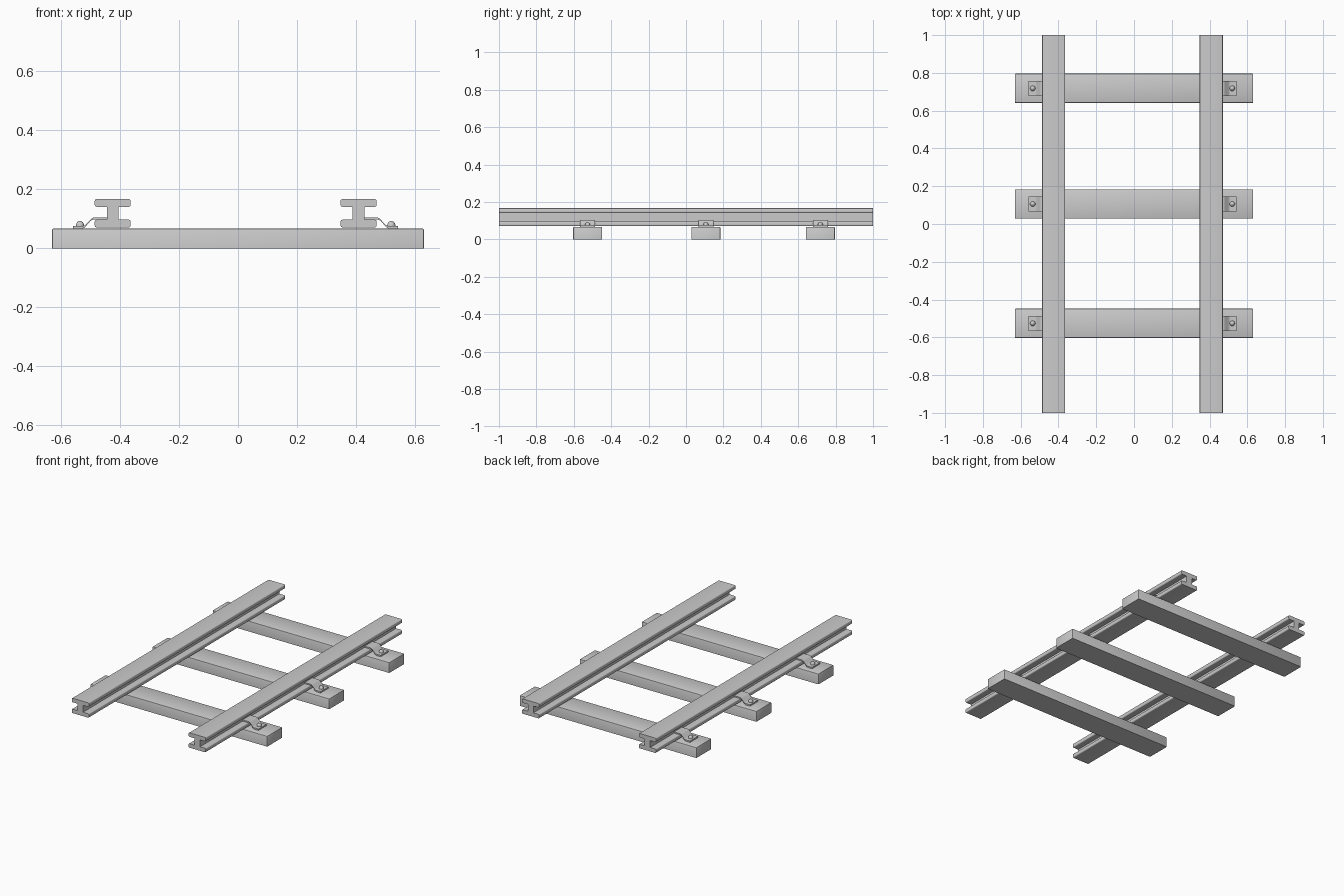
import bpy
import bmesh
from mathutils import Matrix, Vector

cube = bpy.data.objects.get("Cube")
if cube:
    bpy.data.objects.remove(cube, do_unlink=True)

grey = bpy.data.materials.new("plain_grey")
grey.use_nodes = True
grey.diffuse_color = (0.6, 0.6, 0.6, 1)
grey.node_tree.nodes["Principled BSDF"].inputs["Base Color"].default_value = (0.6, 0.6, 0.6, 1)


def finish(name, bm):
    """Turn a bmesh into a shaded, coloured object."""
    bmesh.ops.recalc_face_normals(bm, faces=bm.faces[:])
    mesh = bpy.data.meshes.new(name)
    bm.to_mesh(mesh)
    bm.free()
    mesh.materials.append(grey)
    obj = bpy.data.objects.new(name, mesh)
    bpy.context.collection.objects.link(obj)
    bpy.ops.object.select_all(action="DESELECT")
    obj.select_set(True)
    bpy.context.view_layer.objects.active = obj
    bpy.ops.object.shade_smooth_by_angle(angle=0.6)
    return obj


def extrude_profile(name, points, rounded, radius, y, length):
    """Round chosen corners of an x-z outline and extrude it along y."""
    bm = bmesh.new()
    verts = [bm.verts.new((px, y - length / 2, pz)) for px, pz in points]
    bm.faces.new(verts)
    bmesh.ops.bevel(bm, geom=[verts[i] for i in rounded], offset=radius,
                    offset_type="OFFSET", segments=3, profile=0.5, affect="VERTICES")
    result = bmesh.ops.extrude_face_region(bm, geom=bm.faces[:])
    moved = [v for v in result["geom"] if isinstance(v, bmesh.types.BMVert)]
    bmesh.ops.translate(bm, verts=moved, vec=(0, length, 0))
    return finish(name, bm)


def make_sleeper(name, y):
    """Wooden beam with softened top and corner edges."""
    bm = bmesh.new()
    size = Vector((1.262, 0.155, 0.067))
    matrix = Matrix.Translation((0, y, size.z / 2)) @ Matrix.Diagonal(size).to_4x4()
    bmesh.ops.create_cube(bm, size=1, matrix=matrix)
    edges = [e for e in bm.edges if max(v.co.z for v in e.verts) > size.z / 2]
    bmesh.ops.bevel(bm, geom=edges, offset=0.005, segments=2, profile=0.5, affect="EDGES")
    return finish(name, bm)


def make_rail(name, x):
    """I-shaped bar with rounded flange corners."""
    half, web = 0.061, 0.02
    low, low_top, high_under, high = 0.071, 0.097, 0.141, 0.167
    right = [(half, low), (half, low_top), (web, low_top),
             (web, high_under), (half, high_under), (half, high)]
    outline = right + [(-px, pz) for px, pz in reversed(right)]
    corners = [i for i, p in enumerate(outline) if abs(p[0]) == half]
    return extrude_profile(name, [(x + px, pz) for px, pz in outline], corners, 0.006, 0, 2)


def make_clip(name, x, side, y):
    """Bent strap from the sleeper up onto the rail foot."""
    top = [(0.134, 0.076), (0.095, 0.076), (0.068, 0.105), (0.019, 0.105)]
    under = [(0.019, 0.097), (0.072, 0.097), (0.098, 0.067), (0.134, 0.067)]
    outline = [(x + side * px, pz) for px, pz in top + under]
    return extrude_profile(name, outline, (1, 2, 5, 6), 0.007, y, 0.08)


def make_bolt(name, x, y):
    """Domed bolt head."""
    bm = bmesh.new()
    matrix = Matrix.Translation((x, y, 0.076)) @ Matrix.Diagonal((0.014, 0.014, 0.017, 1))
    bmesh.ops.create_uvsphere(bm, u_segments=20, v_segments=12, radius=1, matrix=matrix)
    bmesh.ops.bisect_plane(bm, geom=bm.verts[:] + bm.edges[:] + bm.faces[:],
                           plane_co=(0, 0, 0.072), plane_no=(0, 0, 1), clear_inner=True)
    return finish(name, bm)


rails = (("left", 0.409, 1), ("right", -0.425, -1))
for label, x, side in rails:
    make_rail(label + "_rail", x)

for place, y in (("front", -0.526), ("middle", 0.106), ("back", 0.718)):
    make_sleeper(place + "_sleeper", y)
    for label, x, side in rails:
        make_clip(f"{place}_{label}_clip", x, side, y)
        make_bolt(f"{place}_{label}_bolt", x + side * 0.111, y)
